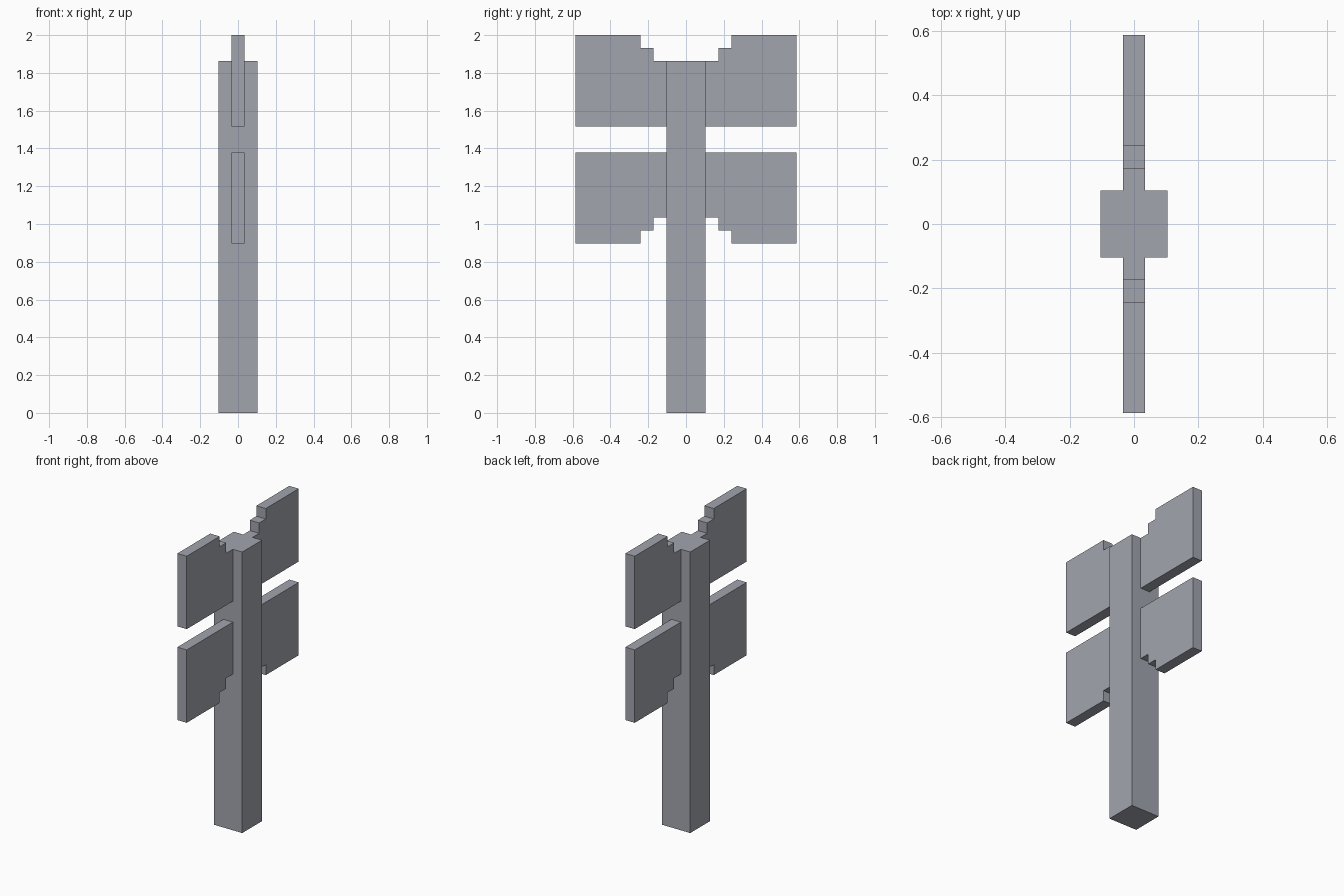
import bpy
import bmesh

if "Cube" in bpy.data.objects:
    bpy.data.objects.remove(bpy.data.objects["Cube"], do_unlink=True)

U = 2 / 29  # one grid unit of the blocky design

grey = bpy.data.materials.new("cool grey")
colour = (0.36, 0.375, 0.425, 1)
grey.diffuse_color = colour
grey.use_nodes = True
grey.node_tree.nodes["Principled BSDF"].inputs["Base Color"].default_value = colour


def slab(name, profile, half_x):
    """Extrude a (y, z) profile, in grid units, evenly along x."""
    bm = bmesh.new()
    face = bm.faces.new([bm.verts.new((-half_x * U, y * U, z * U)) for y, z in profile])
    side = bmesh.ops.extrude_face_region(bm, geom=[face])
    verts = [v for v in side["geom"] if isinstance(v, bmesh.types.BMVert)]
    bmesh.ops.translate(bm, vec=(2 * half_x * U, 0, 0), verts=verts)
    bmesh.ops.recalc_face_normals(bm, faces=bm.faces)
    mesh = bpy.data.meshes.new(name)
    bm.to_mesh(mesh)
    bm.free()
    mesh.materials.append(grey)
    obj = bpy.data.objects.new(name, mesh)
    bpy.context.collection.objects.link(obj)
    return obj


# Square post
slab("post", [(-1.5, 0), (1.5, 0), (1.5, 27), (-1.5, 27)], 1.5)

# Panel with a stepped inner corner; height is measured from its straight edge
panel = [(1.5, 0), (8.5, 0), (8.5, 7), (3.5, 7), (3.5, 6), (2.5, 6), (2.5, 5), (1.5, 5)]

# Upper panels step down to the post, lower panels are flipped
for level, base, up in (("upper", 22, 1), ("lower", 20, -1)):
    for end, sign in (("front", -1), ("back", 1)):
        slab(f"{level}_{end}_panel", [(sign * y, base + up * z) for y, z in panel], 0.5)
